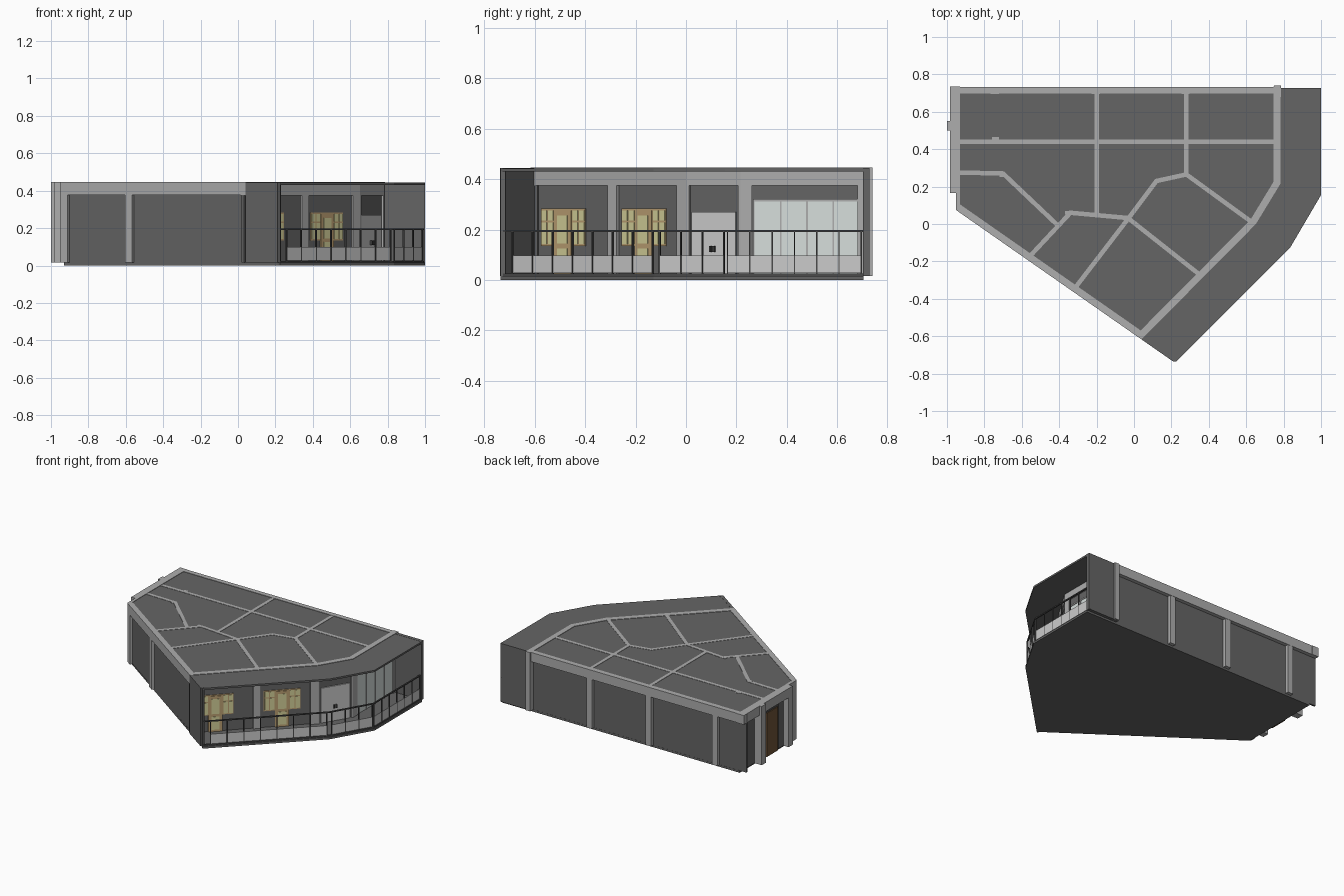
import bpy, bmesh
from mathutils import Vector

if "Cube" in bpy.data.objects:
    bpy.data.objects.remove(bpy.data.objects["Cube"])

def material(name, *rgb):
    m = bpy.data.materials.new(name)
    m.diffuse_color = (*rgb, 1)
    m.use_nodes = True
    m.node_tree.nodes["Principled BSDF"].inputs["Base Color"].default_value = m.diffuse_color
    return m

DARK = material("dark_grey", 0.13, 0.13, 0.13)
METAL = material("rail_metal", 0.07, 0.07, 0.07)
LIGHT = material("light_grey", 0.42, 0.42, 0.42)
WHITE = material("pale_panel", 0.72, 0.73, 0.72)
GLASS = material("pale_glass", 0.68, 0.74, 0.72)
WOOD = material("tan_wood", 0.50, 0.35, 0.17)
PANE = material("yellow_pane", 0.66, 0.64, 0.32)
BROWN = material("brown_door", 0.16, 0.09, 0.04)

def prism(name, pts, z0, z1, mat):
    """Extrude a plan outline from z0 to z1."""
    bm = bmesh.new()
    face = bm.faces.new([bm.verts.new((p[0], p[1], z0)) for p in pts])
    ext = bmesh.ops.extrude_face_region(bm, geom=[face])
    for v in ext["geom"]:
        if isinstance(v, bmesh.types.BMVert):
            v.co.z = z1
    bmesh.ops.recalc_face_normals(bm, faces=bm.faces)
    me = bpy.data.meshes.new(name)
    bm.to_mesh(me)
    bm.free()
    me.materials.append(mat)
    ob = bpy.data.objects.new(name, me)
    bpy.context.collection.objects.link(ob)
    return ob

def offset(path, d):
    """Mitred offset of an open plan path; positive d goes left (inwards)."""
    p = [Vector(q) for q in path]
    n = [Vector((-(b - a).y, (b - a).x)).normalized() for a, b in zip(p, p[1:])]
    out = []
    for i, q in enumerate(p):
        m = n[max(i - 1, 0)] + n[min(i, len(n) - 1)]
        m.normalize()
        out.append(q + m * d / m.dot(n[min(i, len(n) - 1)]))
    return out

def strip(name, path, d0, d1, z0, z1, mat):
    return prism(name, offset(path, d0) + offset(path, d1)[::-1], z0, z1, mat)

def part(a, b, v0, v1, axis=1):
    """Sub-segment of a-b between two coordinates read along one axis."""
    a, b = Vector(a), Vector(b)
    return [a.lerp(b, (v - a[axis]) / (b[axis] - a[axis])) for v in (v0, v1)]

FLOOR, BEAM, TOP = 0.015, 0.378, 0.446

# Outer lines, counter-clockwise
W, A, B, C, D = (-0.952, 0.075), (0.04, -0.617), (0.652, 0), (0.784, 0.217), (0.784, 0.735)
E0, E1, E2, E3 = (0.225, -0.736), (0.834, -0.128), (1.0, 0.155), (1.0, 0.727)
FACADE, EDGE = [A, B, C, D], [E0, E1, E2, E3]

# Floor and roof slabs
slab = [(-0.93, 0.09), (0.21, -0.715), *EDGE[:3], (1.0, 0.705), (-0.93, 0.705)]
prism("floor_slab", slab, 0, FLOOR, DARK)
prism("roof_slab", slab, 0.43, 0.443, DARK)

# Balcony end walls
strip("front_end_wall", [A, (0.212, -0.737)], 0, 0.02, FLOOR, 0.444, DARK)
strip("front_end_post", [(0.205, -0.732), E0], 0, 0.02, FLOOR, 0.444, DARK)
strip("back_end_wall", [(1.0, 0.727), (0.77, 0.727)], 0, 0.025, FLOOR, 0.444, DARK)

# Recessed outer walls
BACK = [(0.78, 0.732), (-0.984, 0.732)]
LEFT = [(-0.984, 0.735), (-0.984, 0.166)]
strip("back_wall", BACK, 0.028, 0.04, FLOOR, 0.443, DARK)
strip("left_wall", [(-0.942, 0.70), (-0.942, 0.09)], 0, 0.012, FLOOR, 0.443, DARK)
strip("slanted_wall", [W, A], 0.02, 0.035, FLOOR, 0.443, DARK)
strip("balcony_wall", FACADE, 0.012, 0.03, FLOOR, 0.443, DARK)

# Top beams
strip("back_beam", BACK, 0, 0.035, BEAM, TOP, LIGHT)
strip("left_beam", LEFT, 0, 0.053, BEAM, TOP, LIGHT)
strip("left_corner_beam", [(-0.952, 0.17), W], 0, 0.022, BEAM, TOP, LIGHT)
strip("slanted_beam", [W, A], 0, 0.037, BEAM, TOP, LIGHT)
strip("balcony_beam", FACADE, 0, 0.037, BEAM - 0.003, TOP, LIGHT)

# Columns
for x in (0.275, -0.205, -0.745):
    strip("back_column", [(x + 0.022, 0.73), (x - 0.022, 0.73)], 0, 0.035, FLOOR, TOP, LIGHT)
strip("back_end_column", [(0.785, 0.74), (0.748, 0.74)], 0, 0.06, FLOOR, TOP, LIGHT)
strip("left_column", [(-1.0, 0.55), (-1.0, 0.50)], 0, 0.06, FLOOR, TOP, LIGHT)
strip("left_column", [(-0.984, 0.215), (-0.984, 0.166)], 0, 0.05, FLOOR, TOP, LIGHT)
strip("corner_column", [(-0.952, 0.12), W], 0, 0.02, FLOOR, TOP, LIGHT)
for x0, x1 in ((-0.952, -0.912), (-0.605, -0.567)):
    strip("slanted_column", part(W, A, x0, x1, 0), 0, 0.03, FLOOR, TOP, LIGHT)
for a, b, y0, y1 in ((A, B, -0.312, -0.275), (A, B, -0.037, 0), (B, C, 0, 0.012),
                     (B, C, 0.207, 0.217), (C, D, 0.217, 0.262)):
    strip("balcony_column", part(a, b, y0, y1), 0, 0.03, FLOOR, TOP, LIGHT)

# Interior partitions, full height
for path in (
    [(-0.93, 0.44), (0.75, 0.44)],
    [(-0.2, 0.70), (-0.2, 0.045)],
    [(0.28, 0.70), (0.28, 0.26)],
    [(-0.93, 0.275), (-0.70, 0.27), (-0.41, -0.005)],
    [(-0.55, -0.165), (-0.34, 0.06), (-0.03, 0.032)],
    [(-0.31, -0.335), (-0.03, 0.03), (0.12, 0.23), (0.28, 0.265), (0.63, 0.01)],
    [(-0.03, 0.03), (0.35, -0.27)],
):
    strip("partition", path, -0.012, 0.012, FLOOR, TOP - 0.001, LIGHT)
for x, y in ((-0.74, 0.455), (-0.70, 0.26), (-0.35, 0.06)):
    strip("partition_stub", [(x - 0.018, y), (x + 0.018, y)], -0.01, 0.01, FLOOR, TOP - 0.001, LIGHT)

# Entrance door on the left side
strip("entrance_frame", [(-0.948, 0.44), (-0.948, 0.28)], 0, 0.01, FLOOR, 0.35, METAL)
strip("entrance_door", [(-0.954, 0.425), (-0.954, 0.295)], 0, 0.01, FLOOR, 0.335, BROWN)

# Wooden balcony windows, each with a door in the middle
for yc in (-0.493, -0.173):
    def piece(name, u0, u1, d, z0, z1, mat):
        strip(name, part(A, B, yc + u0, yc + u1), d, 0.014, z0, z1, mat)
    piece("window_frame", -0.088, 0.088, 0.007, 0.135, 0.283, WOOD)
    piece("balcony_door", -0.034, 0.034, 0.003, FLOOR, 0.275, WOOD)
    piece("door_pane", -0.02, 0.02, 0.001, 0.145, 0.255, PANE)
    piece("door_panel", -0.02, 0.02, 0.001, 0.03, 0.125, PANE)
    for s in (-0.083, -0.057, 0.039, 0.065):
        for z0, z1 in ((0.143, 0.228), (0.236, 0.276)):
            piece("window_pane", s, s + 0.02, 0.004, z0, z1, PANE)

# White service door
strip("white_door", part(B, C, 0.02, 0.195), 0.004, 0.014, FLOOR, 0.27, WHITE)
strip("door_handle", part(B, C, 0.095, 0.102), -0.008, 0.005, 0.11, 0.135, METAL)
strip("door_handle", part(B, C, 0.108, 0.115), -0.008, 0.005, 0.11, 0.135, METAL)

# Large glazed front
strip("glazing", part(C, D, 0.265, 0.692), 0.006, 0.014, FLOOR, 0.318, GLASS)
for y in (0.268, 0.375, 0.48, 0.585, 0.69):
    strip("mullion", part(C, D, y - 0.003, y + 0.003), 0.002, 0.008, FLOOR, 0.322, LIGHT)
strip("glazing_head", part(C, D, 0.265, 0.692), 0.002, 0.008, 0.312, 0.322, LIGHT)

# Balcony railing: kick strip, panels, posts and handrail
strip("railing_base", EDGE, 0.006, 0.02, FLOOR, 0.025, METAL)
strip("handrail", EDGE, 0.006, 0.016, 0.19, 0.198, METAL)
for a, b, y0, y1, count in ((E0, E1, -0.695, -0.14, 8), (E1, E2, -0.11, 0.145, 4),
                            (E2, E3, 0.165, 0.695, 7)):
    strip("railing_panel", part(a, b, y0, y1), 0.009, 0.014, 0.027, 0.098, WHITE)
    for i in range(count):
        y = y0 + (y1 - y0) * i / (count - 1)
        strip("railing_post", part(a, b, y - 0.0025, y + 0.0025), 0.007, 0.015, FLOOR, 0.195, METAL)
